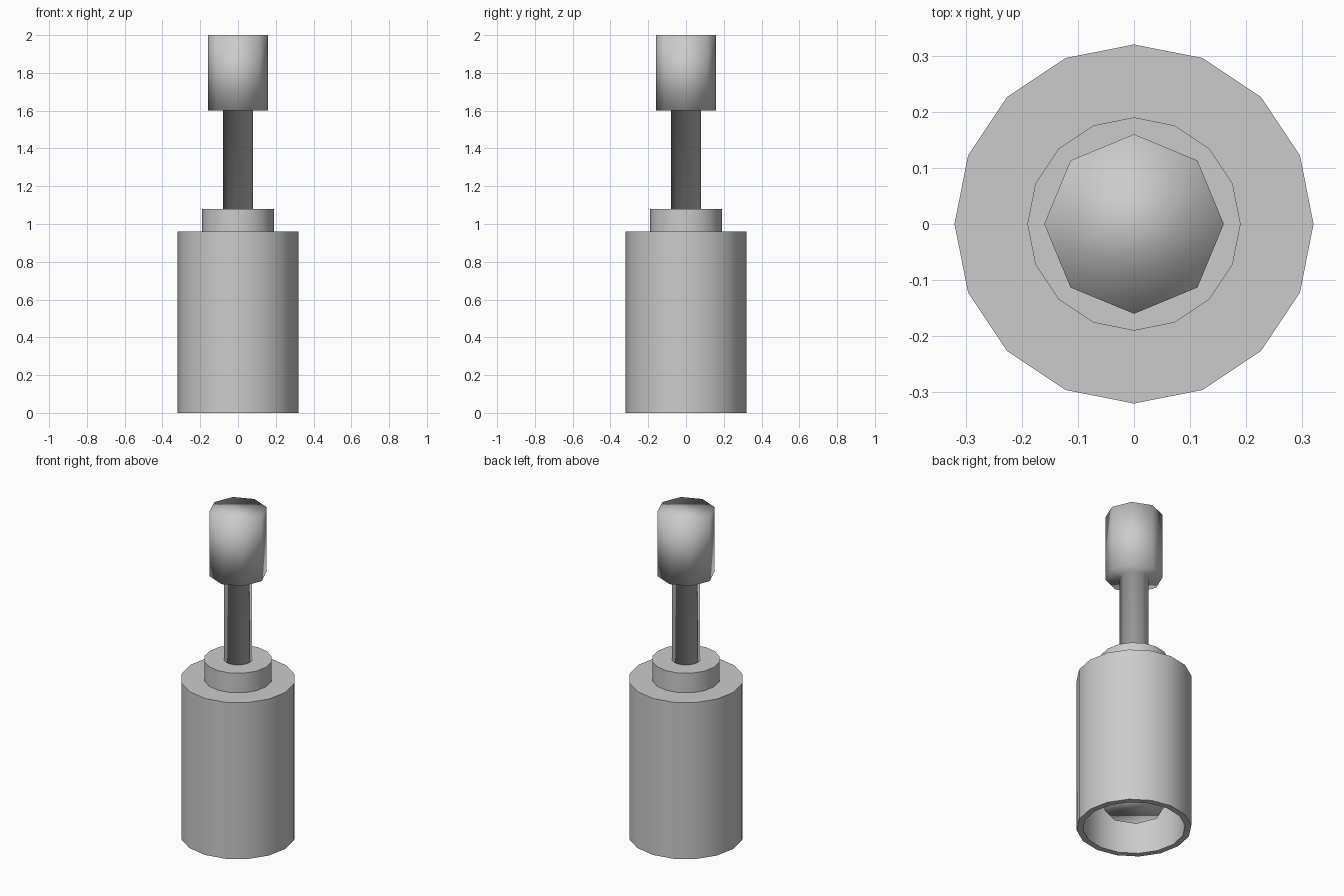
import bpy, bmesh, math

if "Cube" in bpy.data.objects:
    bpy.data.objects.remove(bpy.data.objects["Cube"])


def lathe(name, profile, sides, closed=False, sharp_angle=None):
    """Revolve an (r, z) profile about z; cap its ends, or loop it when closed."""
    bm = bmesh.new()
    rings = []
    for r, z in profile:
        rings.append([bm.verts.new((r * math.cos(2 * math.pi * i / sides),
                                    r * math.sin(2 * math.pi * i / sides), z))
                      for i in range(sides)])
    pairs = list(zip(rings, rings[1:]))
    if closed:
        pairs.append((rings[-1], rings[0]))
    for a, b in pairs:
        for i in range(sides):
            j = (i + 1) % sides
            bm.faces.new((a[i], a[j], b[j], b[i]))
    if not closed:
        bm.faces.new(rings[0])
        bm.faces.new(rings[-1])
    bmesh.ops.recalc_face_normals(bm, faces=bm.faces)
    for f in bm.faces:
        f.smooth = True
    mesh = bpy.data.meshes.new(name)
    bm.to_mesh(mesh)
    bm.free()
    obj = bpy.data.objects.new(name, mesh)
    bpy.context.collection.objects.link(obj)
    if sharp_angle:
        bpy.ops.object.select_all(action='DESELECT')
        obj.select_set(True)
        bpy.context.view_layer.objects.active = obj
        bpy.ops.object.shade_smooth_by_angle(angle=math.radians(sharp_angle))
    return obj


# Hollow body, open at the bottom, with a stepped collar on its lid
lathe("body", [(0.08, 0.93), (0.285, 0.93), (0.285, 0), (0.32, 0), (0.32, 0.96),
               (0.19, 0.96), (0.19, 1.08), (0.08, 1.08)],
      16, sharp_angle=30, closed=True)

# Handle: knob and rod in one soft-shaded low-poly piece
lathe("handle_and_rod", [(0.08, 0.13), (0.08, 1.6), (0.16, 1.6), (0.16, 2.0)], 8)

# Plunger head inside the body
lathe("plunger_head", [(0.165, 0.12), (0.165, 0.24)], 8)
